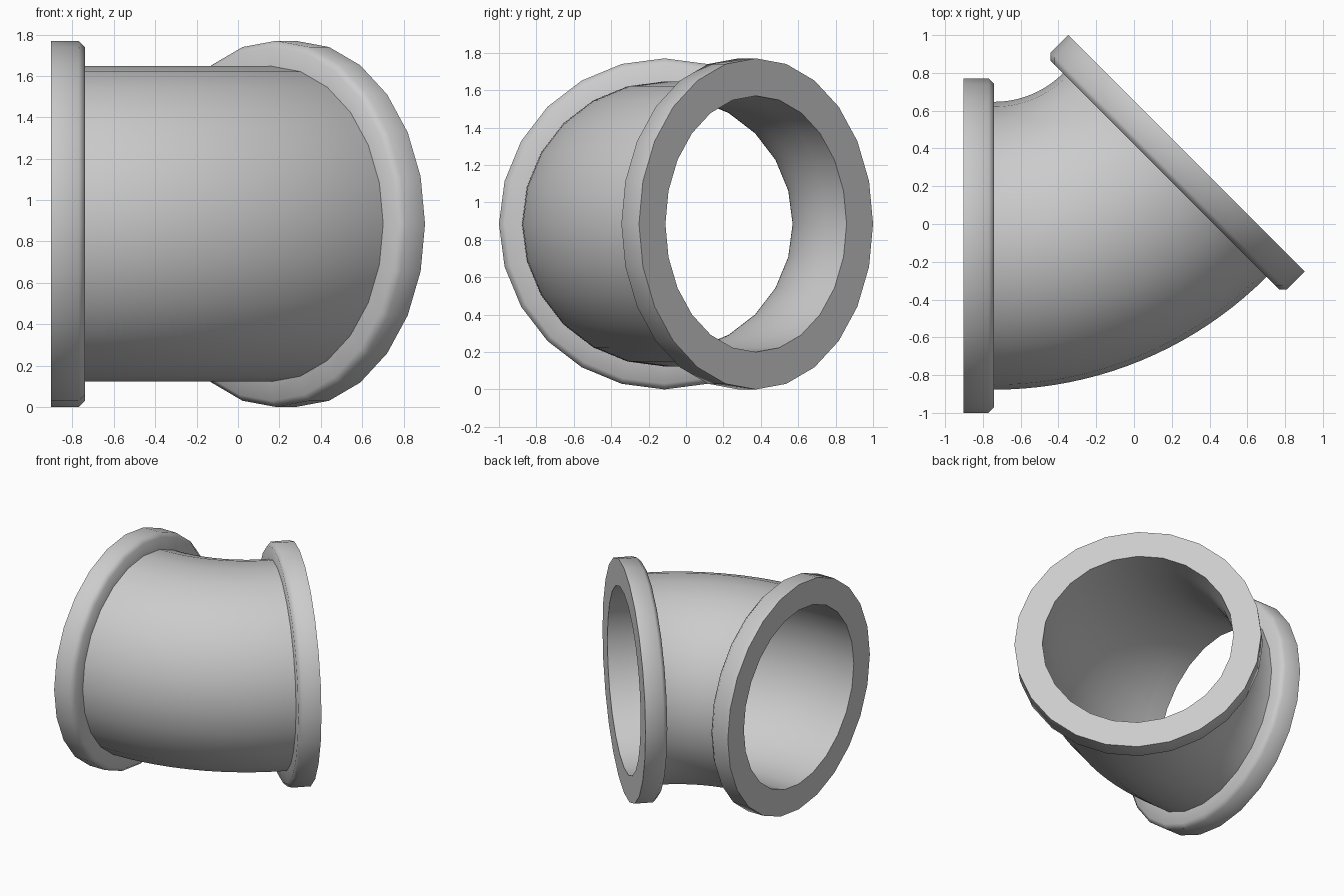
import bpy, bmesh, math
from mathutils import Vector

cube = bpy.data.objects.get("Cube")
if cube:
    bpy.data.objects.remove(cube, do_unlink=True)

SIDES = 24                 # sides around the pipe
STEPS = 20                 # steps along the bend
TURN = math.radians(45)
BEND_R = 1.277             # centreline bend radius
START = Vector((-0.74, -0.115, 0.885))
BORE, PIPE, RIM = 0.685, 0.762, 0.885
THICK, BEVEL = 0.163, 0.03

grey = bpy.data.materials.new("plain_grey")
grey.use_nodes = True
colour = (0.6, 0.6, 0.6, 1)
grey.diffuse_color = colour
grey.node_tree.nodes["Principled BSDF"].inputs["Base Color"].default_value = colour


def ring(angle, along, radius):
    """Points of a circle across the centreline, shifted along its tangent."""
    out = Vector((math.sin(angle), -math.cos(angle), 0))
    tangent = Vector((math.cos(angle), math.sin(angle), 0))
    centre = START + Vector((0, BEND_R, 0)) + out * BEND_R + tangent * along
    for i in range(SIDES):
        a = 2 * math.pi * i / SIDES
        yield centre + radius * (out * math.cos(a) + Vector((0, 0, math.sin(a))))


def skin(name, stations, closed):
    """Bridge a chain of rings into a surface; closed chains make a solid."""
    bm = bmesh.new()
    loops = [[bm.verts.new(p) for p in ring(*s)] for s in stations]
    pairs = list(zip(loops, loops[1:]))
    if closed:
        pairs.append((loops[-1], loops[0]))
    for a, b in pairs:
        for i in range(SIDES):
            j = (i + 1) % SIDES
            bm.faces.new((a[i], a[j], b[j], b[i]))
    bmesh.ops.recalc_face_normals(bm, faces=bm.faces)
    mesh = bpy.data.meshes.new(name)
    bm.to_mesh(mesh)
    bm.free()
    mesh.materials.append(grey)
    obj = bpy.data.objects.new(name, mesh)
    bpy.context.collection.objects.link(obj)
    bpy.ops.object.select_all(action='DESELECT')
    obj.select_set(True)
    bpy.context.view_layer.objects.active = obj
    bpy.ops.object.shade_smooth_by_angle(angle=math.radians(50))


# Bent pipe wall: outer skin out, bore back
angles = [TURN * i / STEPS for i in range(STEPS + 1)]
wall = [(t, 0, PIPE) for t in angles] + [(t, 0, BORE) for t in reversed(angles)]
skin("pipe_elbow", wall, True)

# End flanges, bevelled on the side that meets the pipe
profile = [(0, BORE), (THICK, BORE), (THICK, RIM),
           (BEVEL, RIM), (0, RIM - BEVEL)]
for name, angle, way in (("left_end_flange", TURN, 1), ("right_end_flange", 0, -1)):
    skin(name, [(angle, way * d, r) for d, r in profile], True)
